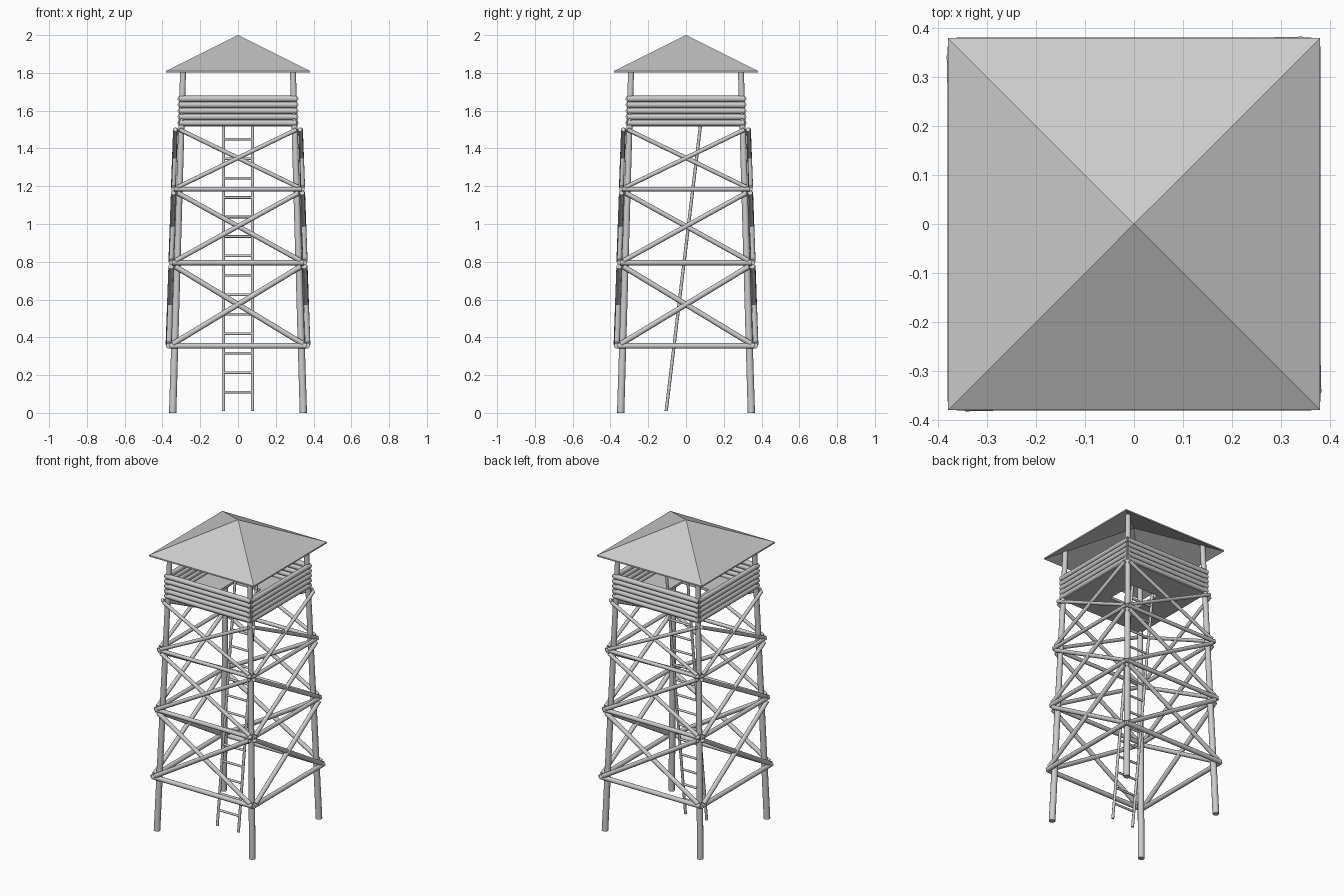
import bpy, bmesh, math
from mathutils import Vector, Matrix

if "Cube" in bpy.data.objects:
    bpy.data.objects.remove(bpy.data.objects["Cube"], do_unlink=True)

grey = bpy.data.materials.new("plain_grey")
grey.use_nodes = True
grey.diffuse_color = (0.6, 0.6, 0.6, 1)
grey.node_tree.nodes["Principled BSDF"].inputs["Base Color"].default_value = (0.6, 0.6, 0.6, 1)


def finish(name, bm, smooth=True):
    """Turn a bmesh into a named object."""
    mesh = bpy.data.meshes.new(name)
    bm.to_mesh(mesh)
    bm.free()
    mesh.materials.append(grey)
    obj = bpy.data.objects.new(name, mesh)
    bpy.context.collection.objects.link(obj)
    if smooth:
        bpy.ops.object.select_all(action='DESELECT')
        obj.select_set(True)
        bpy.context.view_layer.objects.active = obj
        bpy.ops.object.shade_smooth_by_angle(angle=math.radians(40))
    return obj


def pole(bm, a, b, r1, r2=None):
    """Add a round pole from a to b."""
    a, b = Vector(a), Vector(b)
    turn = (b - a).to_track_quat('Z', 'Y').to_matrix().to_4x4()
    bmesh.ops.create_cone(bm, cap_ends=True, segments=12, radius1=r1,
                          radius2=r1 if r2 is None else r2, depth=(b - a).length,
                          matrix=Matrix.Translation((a + b) / 2) @ turn)


def leg_at(z):
    """Distance of the leaning leg from the middle planes at height z."""
    return 0.346 - 0.0305 * z


SIDES = {"front": 0, "right": 90, "back": 180, "left": 270}

# Leaning corner legs
for sx, xn in ((-1, "right"), (1, "left")):
    for sy, yn in ((-1, "front"), (1, "back")):
        bm = bmesh.new()
        lo, hi = leg_at(0), leg_at(1.845)
        pole(bm, (sx * lo, sy * lo, 0), (sx * hi, sy * hi, 1.845), 0.02, 0.016)
        finish(f"{yn}_{xn}_leg", bm)

# Horizontal beams, cross braces and log parapet, turned onto every side
TIERS = ((0.355, 0.775, 0.015), (0.795, 1.165, 0.0135), (1.185, 1.5, 0.012))
for side, angle in SIDES.items():
    turn = Matrix.Rotation(math.radians(angle), 4, 'Z')
    bm = bmesh.new()
    for low, high, r in TIERS:
        out = leg_at(low) + 0.031
        end = leg_at(low) + 0.028
        pole(bm, (-end, -out, low), (end, -out, low), r)
        for s, extra in ((1, 0.003), (-1, 0)):
            z1 = low + 0.01
            w1, w2 = leg_at(z1) + 0.01, leg_at(high) + 0.01
            pole(bm, (-s * w1, -leg_at(z1) - 0.031 - extra, z1),
                 (s * w2, -leg_at(high) - 0.029 - extra, high), r * 0.95)
    bm.transform(turn)
    finish(f"{side}_bracing", bm)

    bm = bmesh.new()
    for i in range(5):
        z = 1.535 + 0.032 * i
        pole(bm, (-0.31, -0.304, z), (0.31, -0.304, z), 0.016)
    bm.transform(turn)
    finish(f"{side}_parapet", bm)

# Platform floor with a square hatch
bm = bmesh.new()
rings = []
for half, z in ((0.305, 1.515), (0.305, 1.53), (0.1, 1.53), (0.1, 1.515)):
    rings.append([bm.verts.new((x * half, y * half, z))
                  for x, y in ((-1, -1), (1, -1), (1, 1), (-1, 1))])
for k in range(4):
    a, b = rings[k], rings[(k + 1) % 4]
    for i in range(4):
        j = (i + 1) % 4
        bm.faces.new((a[i], a[j], b[j], b[i]))
bmesh.ops.recalc_face_normals(bm, faces=bm.faces)
finish("platform_floor", bm, False)

# Leaning ladder through the hatch
def ladder_y(z):
    return -0.106 + 0.12 * z

bm = bmesh.new()
for x in (-0.077, 0.077):
    pole(bm, (x, ladder_y(0.01), 0.01), (x, ladder_y(1.67), 1.67), 0.0085)
for i in range(16):
    z = 0.11 + 0.103 * i
    pole(bm, (-0.077, ladder_y(z), z), (0.077, ladder_y(z), z), 0.007)
finish("ladder", bm)

# Hollow pyramid roof with a thin rim
bm = bmesh.new()
corners = ((-1, -1), (1, -1), (1, 1), (-1, 1))
top = [bm.verts.new((x * 0.38, y * 0.38, 1.811)) for x, y in corners]
low = [bm.verts.new((x * 0.38, y * 0.38, 1.802)) for x, y in corners]
apex, under = bm.verts.new((0, 0, 2)), bm.verts.new((0, 0, 1.988))
for i in range(4):
    j = (i + 1) % 4
    bm.faces.new((top[i], top[j], apex))
    bm.faces.new((low[i], low[j], top[j], top[i]))
    bm.faces.new((low[j], low[i], under))
finish("roof", bm, False)
